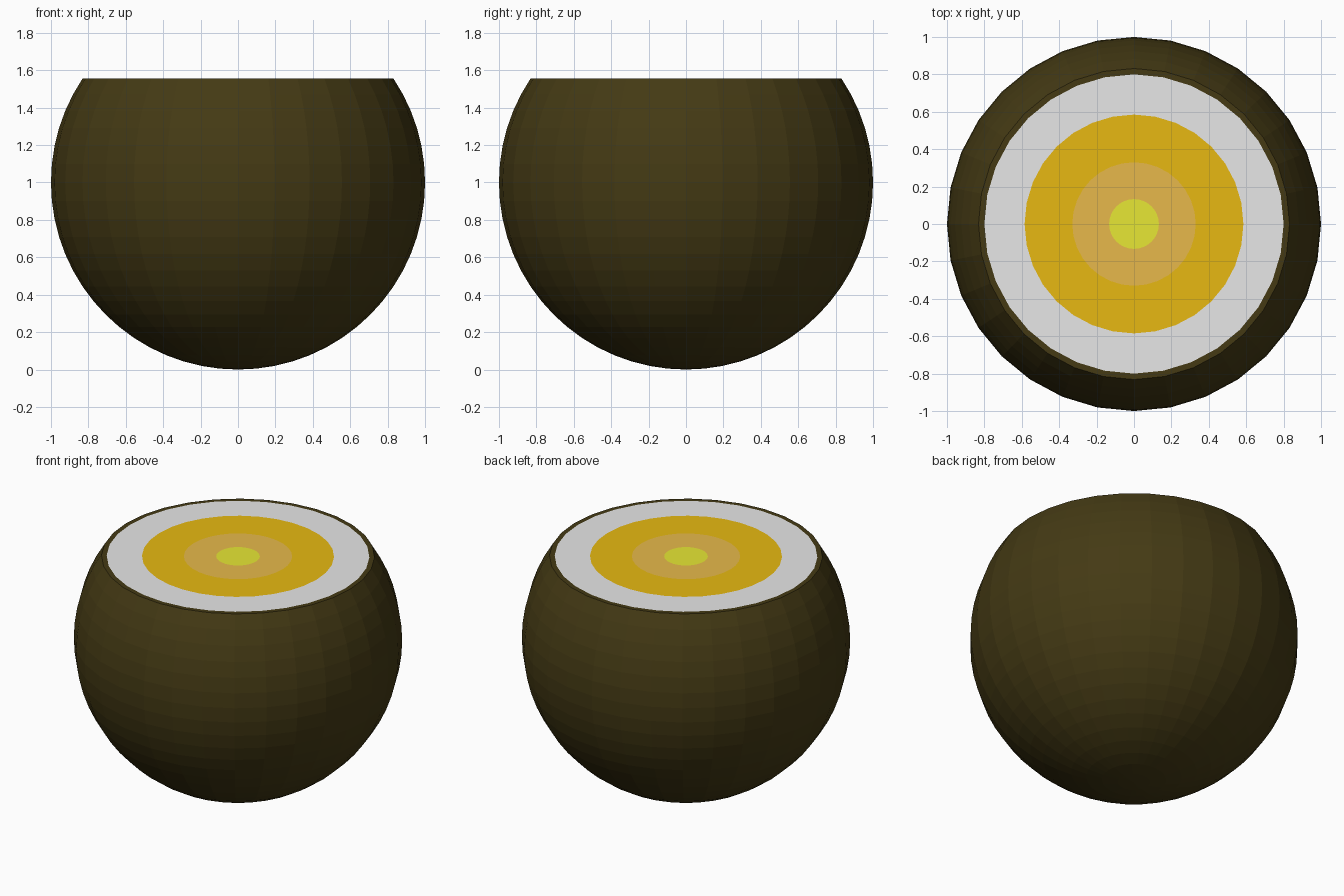
import bpy
import bmesh
from math import sin, cos, radians, pi

cube = bpy.data.objects.get("Cube")
if cube:
    bpy.data.objects.remove(cube, do_unlink=True)

SIDES = 32
CUT_ANGLE = 33.75                       # latitude of the flat cut
TOP = 1 + sin(radians(CUT_ANGLE))


def material(name, rgb):
    mat = bpy.data.materials.new(name)
    mat.use_nodes = True
    mat.diffuse_color = (*rgb, 1)
    bsdf = mat.node_tree.nodes["Principled BSDF"]
    bsdf.inputs["Base Color"].default_value = (*rgb, 1)
    bsdf.inputs["Roughness"].default_value = 0.8
    return mat


def lathe(name, profile, mat):
    """Spin an (radius, height) profile, listed bottom/outside first, around z."""
    bm = bmesh.new()
    rings = []
    for r, z in profile:
        if r < 1e-5:
            rings.append([bm.verts.new((0, 0, z))] * SIDES)
        else:
            rings.append([bm.verts.new((r * cos(2 * pi * i / SIDES),
                                        r * sin(2 * pi * i / SIDES), z))
                          for i in range(SIDES)])
    for low, high in zip(rings, rings[1:]):
        for i in range(SIDES):
            j = (i + 1) % SIDES
            corners = [low[i], low[j], high[j], high[i]]
            bm.faces.new(list(dict.fromkeys(corners)))
    mesh = bpy.data.meshes.new(name)
    bm.to_mesh(mesh)
    bm.free()
    mesh.materials.append(mat)
    obj = bpy.data.objects.new(name, mesh)
    bpy.context.collection.objects.link(obj)
    return obj


# Outer shell: faceted ball cut flat near the top, with a thin flat rim
STEPS = 22
angles = [radians(-90 + (90 + CUT_ANGLE) * k / STEPS) for k in range(STEPS + 1)]
shell_profile = [(cos(a), 1 + sin(a)) for a in angles] + [(0.8, TOP)]
lathe("outer_shell", shell_profile, material("dark brown", (0.058, 0.042, 0.007)))

# Concentric layers showing on the cut face
layers = [
    ("white_layer", 0.8, 0.585, "white", (0.8, 0.8, 0.8)),
    ("yellow_layer", 0.585, 0.33, "golden yellow", (0.8, 0.485, 0.006)),
    ("tan_layer", 0.33, 0.133, "tan", (0.8, 0.485, 0.07)),
    ("core", 0.133, 0, "lime yellow", (0.8, 0.8, 0.035)),
]
for name, outer, inner, colour, rgb in layers:
    lathe(name, [(outer, TOP), (inner, TOP)], material(colour, rgb))
